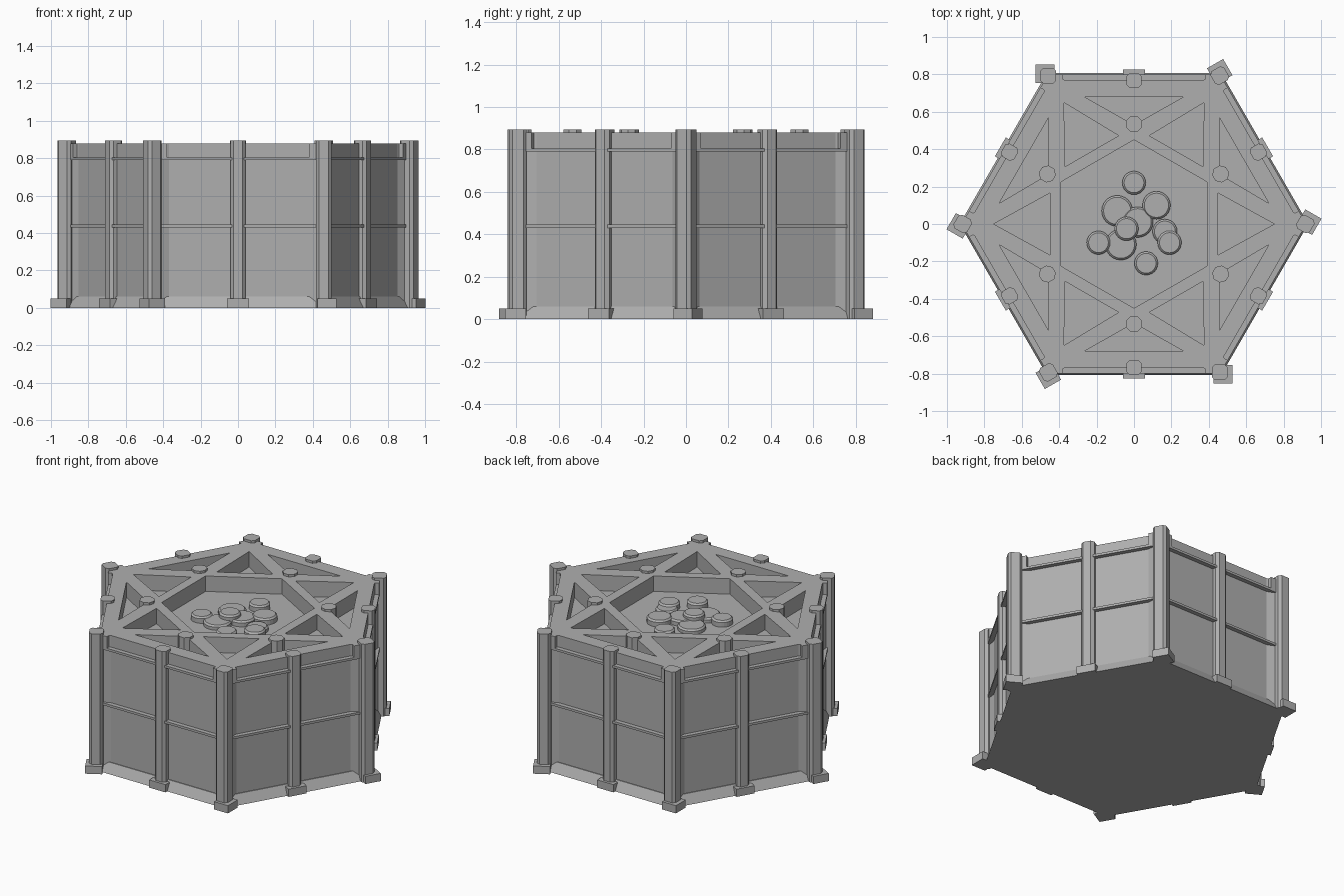
import bpy
import bmesh
from math import cos, sin, pi, radians
from mathutils import Matrix

if "Cube" in bpy.data.objects:
    bpy.data.objects.remove(bpy.data.objects["Cube"])

grey = bpy.data.materials.new("stone_grey")
grey.use_nodes = True
COLOUR = (0.43, 0.43, 0.43, 1)
grey.diffuse_color = COLOUR
grey.node_tree.nodes["Principled BSDF"].inputs["Base Color"].default_value = COLOUR

TOP = 0.88
FLOOR = 0.78


def spin(points, degrees):
    a = radians(degrees)
    return [(x * cos(a) - y * sin(a), x * sin(a) + y * cos(a)) for x, y in points]


def ngon(radius, sides, x=0, y=0, turn=0):
    return [(x + radius * cos(2 * pi * i / sides + radians(turn)),
             y + radius * sin(2 * pi * i / sides + radians(turn))) for i in range(sides)]


def box(x0, x1, y0, y1):
    return [(x0, y0), (x1, y0), (x1, y1), (x0, y1)]


def chamfered(half, cut, x=0, y=0):
    pts = []
    for q in range(4):
        pts += spin([(half, cut - half), (half, half - cut)], 90 * q)
    return [(x + px, y + py) for px, py in pts]


def prism(bm, low, z0, z1, high=None):
    """Closed solid between a lower outline and an upper outline."""
    a = [bm.verts.new((x, y, z0)) for x, y in low]
    b = [bm.verts.new((x, y, z1)) for x, y in (high or low)]
    n = len(a)
    bm.faces.new(a[::-1])
    bm.faces.new(b)
    for i in range(n):
        bm.faces.new((a[i], a[(i + 1) % n], b[(i + 1) % n], b[i]))


def finish(name, bm):
    bmesh.ops.recalc_face_normals(bm, faces=bm.faces)
    mesh = bpy.data.meshes.new(name)
    bm.to_mesh(mesh)
    bm.free()
    mesh.materials.append(grey)
    obj = bpy.data.objects.new(name, mesh)
    bpy.context.collection.objects.link(obj)
    return obj


# Hexagonal body with wall panels recessed between flared corners
outline = []
for k in range(6):
    outline += spin([(0.795, -0.43), (0.77, -0.37), (0.77, 0.37), (0.795, 0.43)], 30 + 60 * k)
bm = bmesh.new()
prism(bm, outline, 0, TOP)
body = finish("body", bm)

# Pockets cut in the top leave a star-shaped lattice
bm = bmesh.new()
prism(bm, ngon(0.45, 6, turn=30), FLOOR, 1)
for k in range(6):
    prism(bm, spin([(0.45, -0.165), (0.75, 0), (0.45, 0.165)], 60 * k), FLOOR, 1)
    prism(bm, spin([(0.53, 0), (0.68, -0.265), (0.68, 0.265)], 30 + 60 * k), FLOOR, 1)
cutter = finish("pocket_cutter", bm)
cutter.hide_render = True
mod = body.modifiers.new("pockets", "BOOLEAN")
mod.operation = "DIFFERENCE"
mod.solver = "EXACT"
mod.object = cutter
bpy.context.view_layer.objects.active = body
bpy.ops.object.modifier_apply(modifier=mod.name)
bpy.data.objects.remove(cutter)

# Sloping skirt around the foot
bm = bmesh.new()
prism(bm, ngon(0.932, 6), 0, 0.06, ngon(0.895, 6))
finish("skirt", bm)

# Horizontal ribs and small brackets on every wall
bm = bmesh.new()
for k in range(6):
    for z in (0.43, 0.79):
        prism(bm, spin(box(0.76, 0.798, -0.42, 0.42), 30 + 60 * k), z, z + 0.015)
    for t in (-0.4, 0.4):
        prism(bm, spin(box(0.76, 0.798, t - 0.02, t + 0.02), 30 + 60 * k), 0.79, TOP)
finish("wall_ribs", bm)

# Posts at the middle of each wall and at each corner, with block feet
bm = bmesh.new()
feet = bmesh.new()
for k in range(6):
    mid = 30 + 60 * k
    prism(bm, spin(chamfered(0.04, 0.017, 0.768), mid), 0, 0.895)
    prism(feet, spin(box(0.73, 0.825, -0.058, 0.058), mid), 0, 0.05)
    post = [(x + 0.916, y) for x, y in spin(chamfered(0.042, 0.016), -30)]
    prism(bm, spin(post, 60 * k), 0, 0.895)
    foot = [(x + 0.934, y + 0.01) for x, y in spin(box(-0.05, 0.05, -0.05, 0.05), -30)]
    prism(feet, spin(foot, 60 * k), 0, 0.05)
finish("wall_posts", bm)
finish("post_feet", feet)

# Raised studs where the lattice beams cross
bm = bmesh.new()
for k in range(6):
    prism(bm, spin(ngon(0.046, 8, 0.535, 0, 22.5), 30 + 60 * k), FLOOR, 0.895)
finish("lattice_studs", bm)

# Cluster of round discs on the central floor: x, y, radius, height
discs = [(-0.09, 0.07, 0.083, 0.03), (0.12, 0.1, 0.075, 0.04), (0.02, 0.01, 0.082, 0.035),
         (-0.07, -0.11, 0.083, 0.03), (0.165, -0.04, 0.066, 0.03), (0.19, -0.1, 0.064, 0.04),
         (0, 0.22, 0.063, 0.04), (-0.19, -0.1, 0.063, 0.04), (0.065, -0.21, 0.063, 0.04),
         (-0.04, -0.025, 0.064, 0.06)]
bm = bmesh.new()
for x, y, r, h in discs:
    rim = ngon(r, 24, x, y)
    prism(bm, rim, FLOOR - 0.01, FLOOR + h - 0.01)
    prism(bm, rim, FLOOR + h - 0.01, FLOOR + h, ngon(r - 0.01, 24, x, y))
finish("floor_discs", bm)
